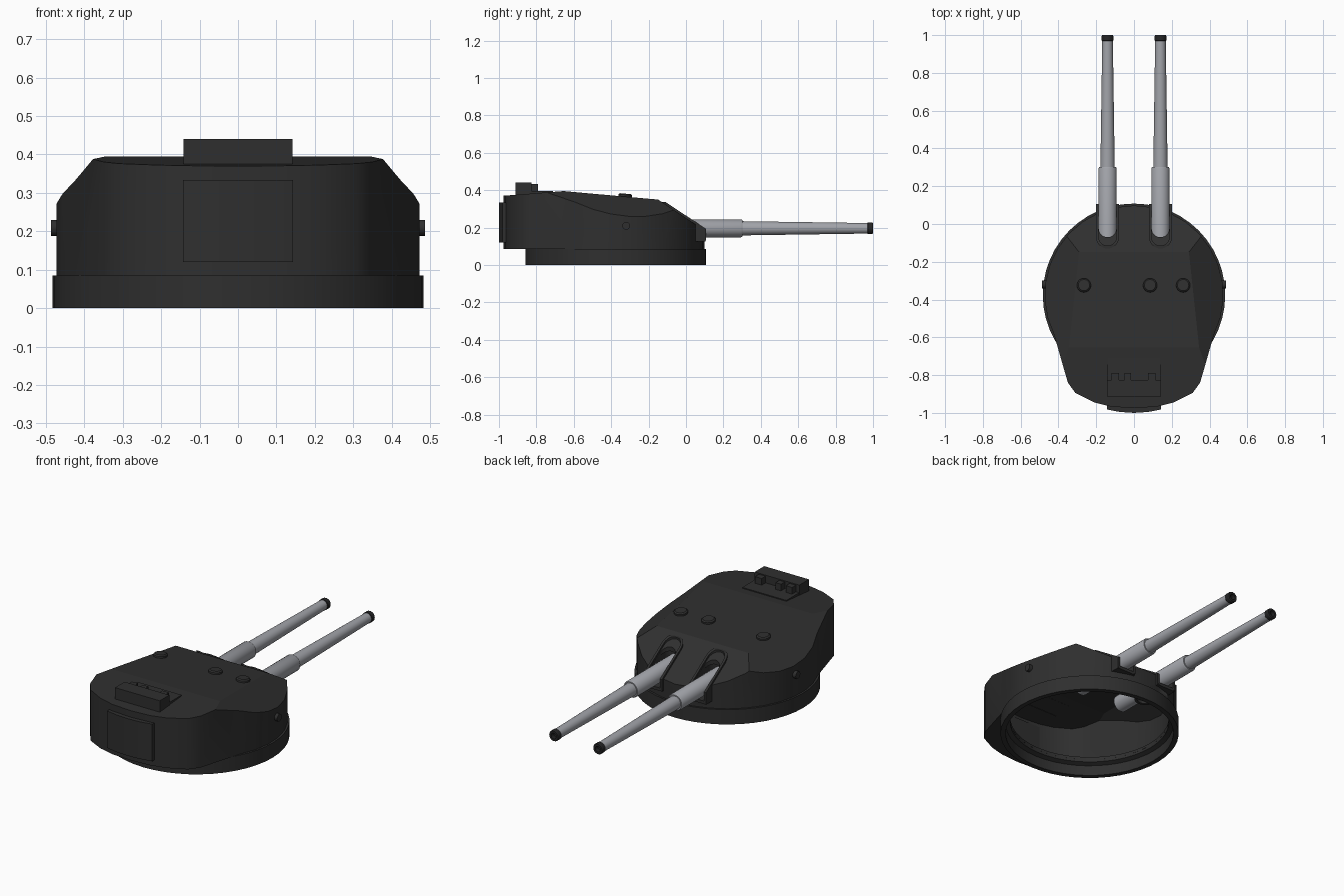
import bpy, bmesh
from math import sin, cos, pi, radians
from mathutils import Vector, Matrix

if "Cube" in bpy.data.objects:
    bpy.data.objects.remove(bpy.data.objects["Cube"])


def material(name, rgb, rough=0.6):
    m = bpy.data.materials.new(name)
    m.use_nodes = True
    m.diffuse_color = (*rgb, 1)
    bsdf = m.node_tree.nodes["Principled BSDF"]
    bsdf.inputs["Base Color"].default_value = (*rgb, 1)
    bsdf.inputs["Roughness"].default_value = rough
    return m


ARMOUR = material("dark armour grey", (0.028, 0.028, 0.028))
STEEL = material("light gun grey", (0.36, 0.37, 0.40))
MUZZLE = material("muzzle black", (0.018, 0.018, 0.019))


def finish(name, bm, mat, angle=30):
    bmesh.ops.recalc_face_normals(bm, faces=bm.faces[:])
    me = bpy.data.meshes.new(name)
    bm.to_mesh(me)
    bm.free()
    me.materials.append(mat)
    ob = bpy.data.objects.new(name, me)
    bpy.context.collection.objects.link(ob)
    bpy.ops.object.select_all(action='DESELECT')
    ob.select_set(True)
    bpy.context.view_layer.objects.active = ob
    bpy.ops.object.shade_smooth_by_angle(angle=radians(angle))
    return ob


def prism(points, z0, z1, planes=()):
    """Extrude a plan outline, then slice it with (point, normal) planes."""
    bm = bmesh.new()
    base = bm.faces.new([bm.verts.new((x, y, z0)) for x, y in points])
    top = bmesh.ops.extrude_face_region(bm, geom=[base])["geom"]
    bmesh.ops.translate(bm, vec=(0, 0, z1 - z0),
                        verts=[v for v in top if isinstance(v, bmesh.types.BMVert)])
    bmesh.ops.recalc_face_normals(bm, faces=bm.faces[:])
    for co, no in planes:
        geom = bm.verts[:] + bm.edges[:] + bm.faces[:]
        cut = bmesh.ops.bisect_plane(bm, geom=geom, plane_co=co, plane_no=no,
                                     clear_outer=True)["geom_cut"]
        edges = [e for e in cut if isinstance(e, bmesh.types.BMEdge)]
        if edges:
            bmesh.ops.holes_fill(bm, edges=edges, sides=0)
    return bm


def lathe(name, profile, mat, loc, rot=Matrix(), segs=24, closed=False):
    """Revolve (radius, height) points about z, then place the result."""
    bm = bmesh.new()
    rings = [[bm.verts.new((r * cos(2 * pi * i / segs), r * sin(2 * pi * i / segs), h))
              for i in range(segs)] for r, h in profile]
    pairs = list(zip(rings, rings[1:]))
    if closed:
        pairs.append((rings[-1], rings[0]))
    else:
        bm.faces.new(rings[0])
        bm.faces.new(rings[-1])
    for a, b in pairs:
        for i in range(segs):
            j = (i + 1) % segs
            bm.faces.new((a[i], a[j], b[j], b[i]))
    bmesh.ops.transform(bm, matrix=Matrix.Translation(loc) @ rot, verts=bm.verts[:])
    return finish(name, bm, mat)


def box(name, x0, x1, y0, y1, z0, z1, mat=ARMOUR):
    return finish(name, prism([(x0, y0), (x1, y0), (x1, y1), (x0, y1)], z0, z1), mat)


def subtract(target, cutter):
    mod = target.modifiers.new("cut", 'BOOLEAN')
    mod.operation, mod.solver, mod.object = 'DIFFERENCE', 'EXACT', cutter
    bpy.context.view_layer.objects.active = target
    bpy.ops.object.modifier_apply(modifier=mod.name)
    bpy.data.objects.remove(cutter)


def slot(x, half, tip, end, n=12):
    """U-shaped plan outline, round end towards -y."""
    arc = [(x + half * cos(pi * i / n), tip + half - half * sin(pi * i / n))
           for i in range(n + 1)]
    return [(x + half, end)] + arc + [(x - half, end)]


ALONG_Y = Matrix.Rotation(-pi / 2, 4, 'X')
CY = -0.375          # centre of the turning ring
GUN_X, GUN_Z = 0.14, 0.196
FRONT_SLOPE = Vector((0, 0.66, 1))


# Turret house: plan outline sliced by the roof, glacis and side slopes
def house(inset, z0):
    half = [(0.12, -0.967), (0.21, -0.945), (0.31, -0.895), (0.35, -0.84)]
    for i in range(11):
        a = radians(-26.6 + i * 11.66)
        half.append((0.473 * cos(a), CY + 0.473 * sin(a)))
    half[-1] = (0, half[-1][1])
    outline = [(0, -0.975)] + half + [(-x, y) for x, y in reversed(half[:-1])]
    s = 1 - 2.2 * inset
    outline = [(x * s, CY + (y - CY) * s) for x, y in outline]
    planes = [((0, -0.655, 0.395), (0, 0.09, 1)),
              ((0, -0.655, 0.395), (0, -0.078, 1)),
              ((0, -0.15, 0.35), FRONT_SLOPE)]
    for sx in (1, -1):
        planes.append(((0.29 * sx, -0.15, 0.35), (0.56 * sx, 0.138, 0.868)))
    planes = [(Vector(c) - inset * Vector(n).normalized(), n) for c, n in planes]
    return prism(outline, z0, 0.6, planes)


body = finish("turret_house", house(0, 0.085), ARMOUR)
subtract(body, finish("cavity_cutter", house(0.02, 0.1), ARMOUR))
subtract(body, lathe("floor_cutter", [(0.43, 0.05), (0.43, 0.12)], ARMOUR, (0, CY, 0), segs=40))
for sx in (1, -1):
    cut = prism(slot(sx * GUN_X, 0.047, -0.07, 0.2), 0.135, 0.6)
    subtract(body, finish("port_cutter", cut, ARMOUR))
for p in body.data.polygons:
    if abs(p.normal.z) > 0.1:
        p.use_smooth = False

# Turning ring, open in the middle
lathe("turning_ring", [(0.483, 0), (0.483, 0.085), (0.43, 0.085), (0.43, 0.07),
                       (0.455, 0.06), (0.455, 0)], ARMOUR, (0, CY, 0), segs=48, closed=True)

for sx, side in ((1, "left"), (-1, "right")):
    x = sx * GUN_X
    # Raised collar and sill around each gun port
    ring = slot(x, 0.061, -0.13, 0.106) + slot(x, 0.048, -0.115, 0.106)[::-1]
    collar = prism(ring, 0.13, 0.5, [((0, -0.1, 0.33), FRONT_SLOPE), ((0, 0, 0.336), (0, 0, 1))])
    finish(side + "_port_collar", collar, ARMOUR)
    box(side + "_port_sill", x - 0.061, x + 0.061, 0.0, 0.104, 0.125, 0.142)

    # Gun: thick sleeve, tapered barrel, dark hollow muzzle band
    at = (x, 0, GUN_Z)
    lathe(side + "_gun_sleeve", [(0.048, -0.28), (0.048, 0.295), (0.044, 0.302)],
          STEEL, at, ALONG_Y)
    lathe(side + "_gun_barrel", [(0.038, 0.29), (0.028, 0.975)], STEEL, at, ALONG_Y)
    lathe(side + "_muzzle_band", [(0.027, 0.968), (0.031, 0.972), (0.031, 0.995), (0.028, 1.0),
                                  (0.016, 1.0), (0.016, 0.976)], MUZZLE, at, ALONG_Y)

    # Sight stub on each flank
    lathe(side + "_sight_stub", [(0.021, 0.45), (0.021, 0.487)], ARMOUR, (0, -0.32, 0.209),
          Matrix.Rotation(sx * pi / 2, 4, 'Y'), 16)

# Roof hatches, tilted with the roof
tilt = Matrix.Rotation(-0.09, 4, 'X')
for i, x in enumerate((0.26, 0.085, -0.265)):
    lathe("roof_hatch_%d" % (i + 1), [(0.037, -0.01), (0.037, 0.01), (0.03, 0.016)],
          ARMOUR, (x, -0.325, 0.365), tilt)

# Rangefinder housing with its base plate and three eyepieces
box("rangefinder_housing", -0.142, 0.142, -0.912, -0.825, 0.36, 0.44)
box("rangefinder_base", -0.14, 0.14, -0.9, -0.71, 0.37, 0.396)
for i, (a, b) in enumerate(((-0.12, -0.08), (-0.05, -0.015), (0.073, 0.115))):
    box("eyepiece_%d" % (i + 1), a, b, -0.84, -0.79, 0.385, 0.434)

# Curved rear door
back = [(0.143, -0.94), (0.143, -0.982), (0.075, -0.995)]
door = back + [(0, -1.0)] + [(-x, y) for x, y in reversed(back)]
finish("rear_door", prism(door, 0.12, 0.333), ARMOUR)
